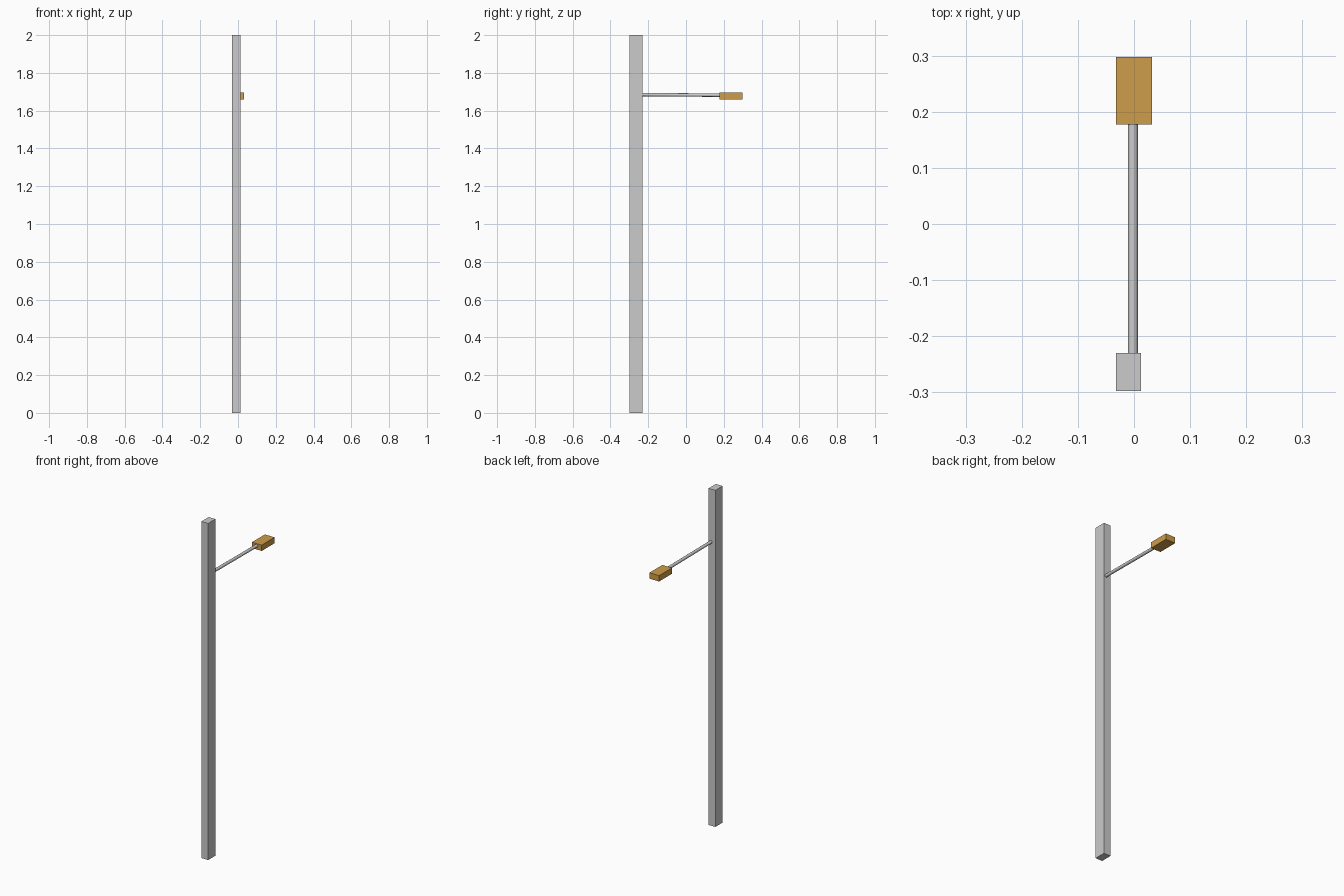
import bpy, math
from mathutils import Vector

if "Cube" in bpy.data.objects:
    bpy.data.objects.remove(bpy.data.objects["Cube"])


def material(name, color):
    m = bpy.data.materials.new(name)
    m.diffuse_color = color
    m.use_nodes = True
    m.node_tree.nodes["Principled BSDF"].inputs["Base Color"].default_value = m.diffuse_color
    return m


def box(name, lo, hi, mat=None):
    lo, hi = Vector(lo), Vector(hi)
    bpy.ops.mesh.primitive_cube_add(size=1, location=(lo + hi) / 2)
    ob = bpy.context.object
    ob.name = name
    ob.scale = hi - lo
    bpy.ops.object.transform_apply(location=False, rotation=False, scale=True)
    if mat:
        ob.data.materials.append(mat)
    return ob


def rod(name, start, end, radius, sides=16):
    start, end = Vector(start), Vector(end)
    axis = end - start
    bpy.ops.mesh.primitive_cylinder_add(
        vertices=sides, radius=radius, depth=axis.length,
        location=(start + end) / 2,
        rotation=axis.to_track_quat('Z', 'Y').to_euler())
    ob = bpy.context.object
    ob.name = name
    bpy.ops.object.shade_smooth_by_angle(angle=math.radians(40))
    return ob


# Square upright post, slightly off-centre in x
box("post", (-0.032, -0.298, 0), (0.0125, -0.23, 2.0))

# Thin round arm reaching back from the post
rod("arm", (-0.002, -0.231, 1.685), (-0.002, 0.178, 1.682), 0.009)

# Lamp head at the end of the arm
amber = material("amber", (0.62, 0.34, 0.07, 1))
box("lamp_head", (-0.032, 0.177, 1.66), (0.032, 0.298, 1.695), amber)
